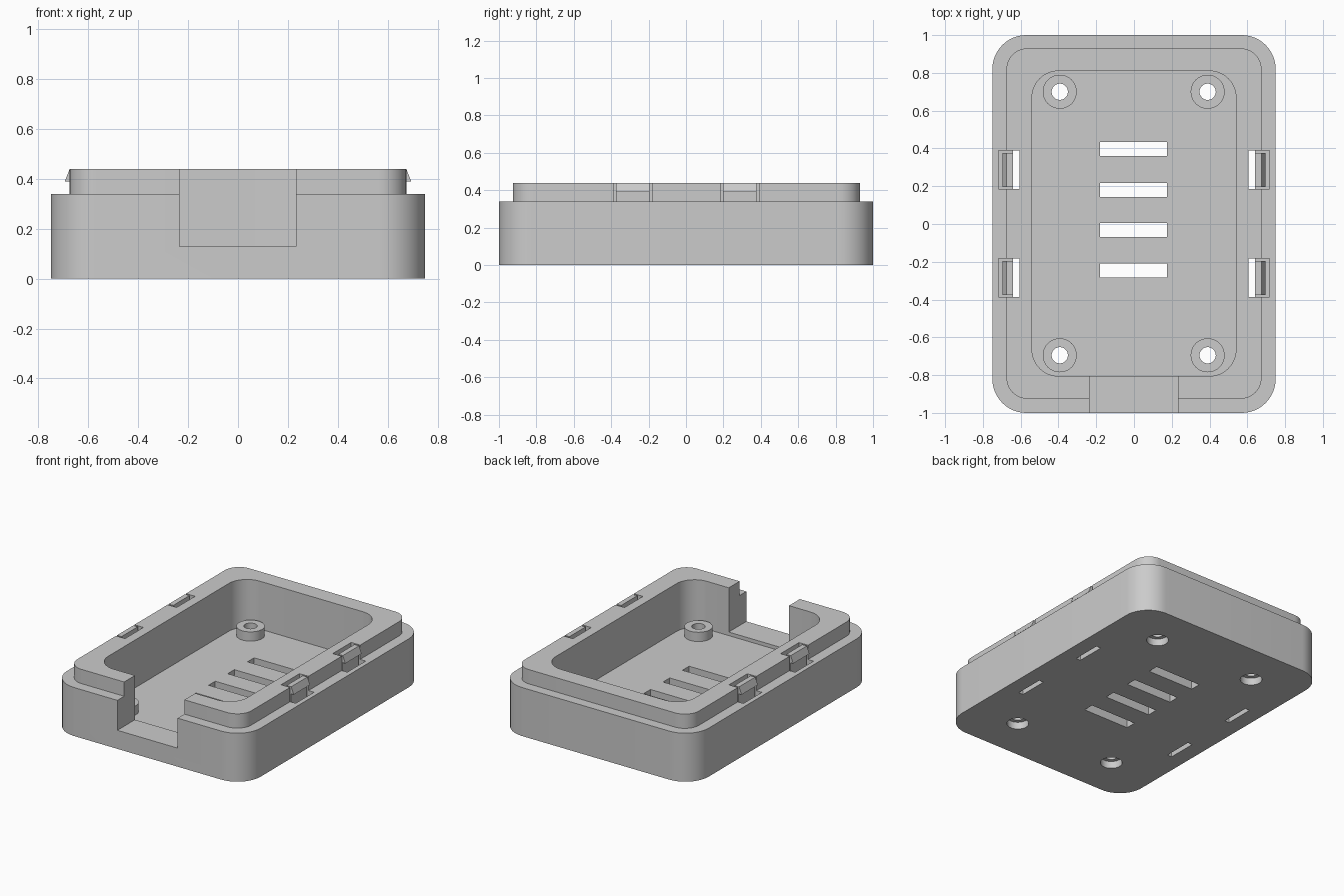
import bpy, bmesh, math

cube = bpy.data.objects.get("Cube")
if cube:
    bpy.data.objects.remove(cube, do_unlink=True)

grey = bpy.data.materials.new("Plain grey")
grey.use_nodes = True
COLOUR = (0.6, 0.6, 0.6, 1)
grey.diffuse_color = COLOUR
grey.node_tree.nodes["Principled BSDF"].inputs["Base Color"].default_value = COLOUR


def prism(name, outline, direction):
    """Extrude a planar outline along a vector."""
    bm = bmesh.new()
    face = bm.faces.new([bm.verts.new(p) for p in outline])
    moved = bmesh.ops.extrude_face_region(bm, geom=[face])["geom"]
    bmesh.ops.translate(bm, verts=[v for v in moved if isinstance(v, bmesh.types.BMVert)], vec=direction)
    bmesh.ops.recalc_face_normals(bm, faces=bm.faces)
    mesh = bpy.data.meshes.new(name)
    bm.to_mesh(mesh)
    bm.free()
    mesh.materials.append(grey)
    obj = bpy.data.objects.new(name, mesh)
    bpy.context.collection.objects.link(obj)
    return obj


def rounded(name, x, y0, y1, z0, z1, r, steps=12):
    outline = []
    corners = [(x - r, y1 - r), (r - x, y1 - r), (r - x, y0 + r), (x - r, y0 + r)]
    for i, (cx, cy) in enumerate(corners):
        for k in range(steps + 1):
            a = (i + k / steps) * math.pi / 2
            outline.append((cx + r * math.cos(a), cy + r * math.sin(a), z0))
    return prism(name, outline, (0, 0, z1 - z0))


def box(name, x0, x1, y0, y1, z0, z1):
    return prism(name, [(x0, y0, z0), (x1, y0, z0), (x1, y1, z0), (x0, y1, z0)], (0, 0, z1 - z0))


def cylinder(name, x, y, r, z0, z1, n=40):
    ring = [(x + r * math.cos(math.tau * i / n), y + r * math.sin(math.tau * i / n), z0) for i in range(n)]
    return prism(name, ring, (0, 0, z1 - z0))


def combine(target, tool, operation):
    mod = target.modifiers.new("Boolean", "BOOLEAN")
    mod.operation = operation
    mod.solver = "EXACT"
    mod.object = tool
    bpy.context.view_layer.objects.active = target
    bpy.ops.object.modifier_apply(modifier=mod.name)
    bpy.data.objects.remove(tool, do_unlink=True)


FLOOR, LEDGE, TOP = 0.105, 0.34, 0.44

# Tray with stepped lip and cavity
tray = rounded("tray", 0.75, -1, 1, 0, LEDGE, 0.18)
combine(tray, rounded("lip", 0.675, -0.925, 0.93, 0.2, TOP, 0.11), "UNION")
combine(tray, rounded("cavity", 0.54, -0.805, 0.81, FLOOR, 0.6, 0.14), "DIFFERENCE")

# Front opening
combine(tray, box("opening", -0.235, 0.232, -1.2, -0.78, 0.13, 0.6), "DIFFERENCE")

# Screw posts with holes and recesses underneath
for x in (-0.393, 0.39):
    for y in (-0.695, 0.70):
        combine(tray, cylinder("post", x, y, 0.09, 0.07, 0.17), "UNION")
        combine(tray, cylinder("hole", x, y, 0.043, -0.1, 0.3), "DIFFERENCE")
        combine(tray, cylinder("recess", x, y, 0.07, -0.1, 0.05), "DIFFERENCE")

# Floor vents
for y in (0.398, 0.18, -0.032, -0.247):
    combine(tray, box("vent", -0.18, 0.175, y - 0.037, y + 0.037, -0.1, 0.3), "DIFFERENCE")

# Clip slots, ledge pockets and the spring clips in them
for side, side_name in ((-1, "right"), (1, "left")):
    for y, y_name in ((-0.285, "front"), (0.287, "back")):
        def span(a, b):
            return sorted((side * a, side * b))
        combine(tray, box("slot", *span(0.605, 0.64), y - 0.102, y + 0.102, -0.1, 0.6), "DIFFERENCE")
        combine(tray, box("pocket", *span(0.63, 0.718), y - 0.102, y + 0.102, 0.27, 0.6), "DIFFERENCE")
        profile = [(0.64, 0.26), (0.672, 0.26), (0.672, 0.39), (0.695, 0.39), (0.675, TOP), (0.64, TOP)]
        prism(f"{y_name}_{side_name}_clip", [(side * x, y - 0.09, z) for x, z in profile], (0, 0.18, 0))

# Smooth rounded walls, sharp edges
bpy.ops.object.select_all(action="DESELECT")
tray.select_set(True)
bpy.context.view_layer.objects.active = tray
bpy.ops.object.shade_smooth_by_angle(angle=math.radians(30))
